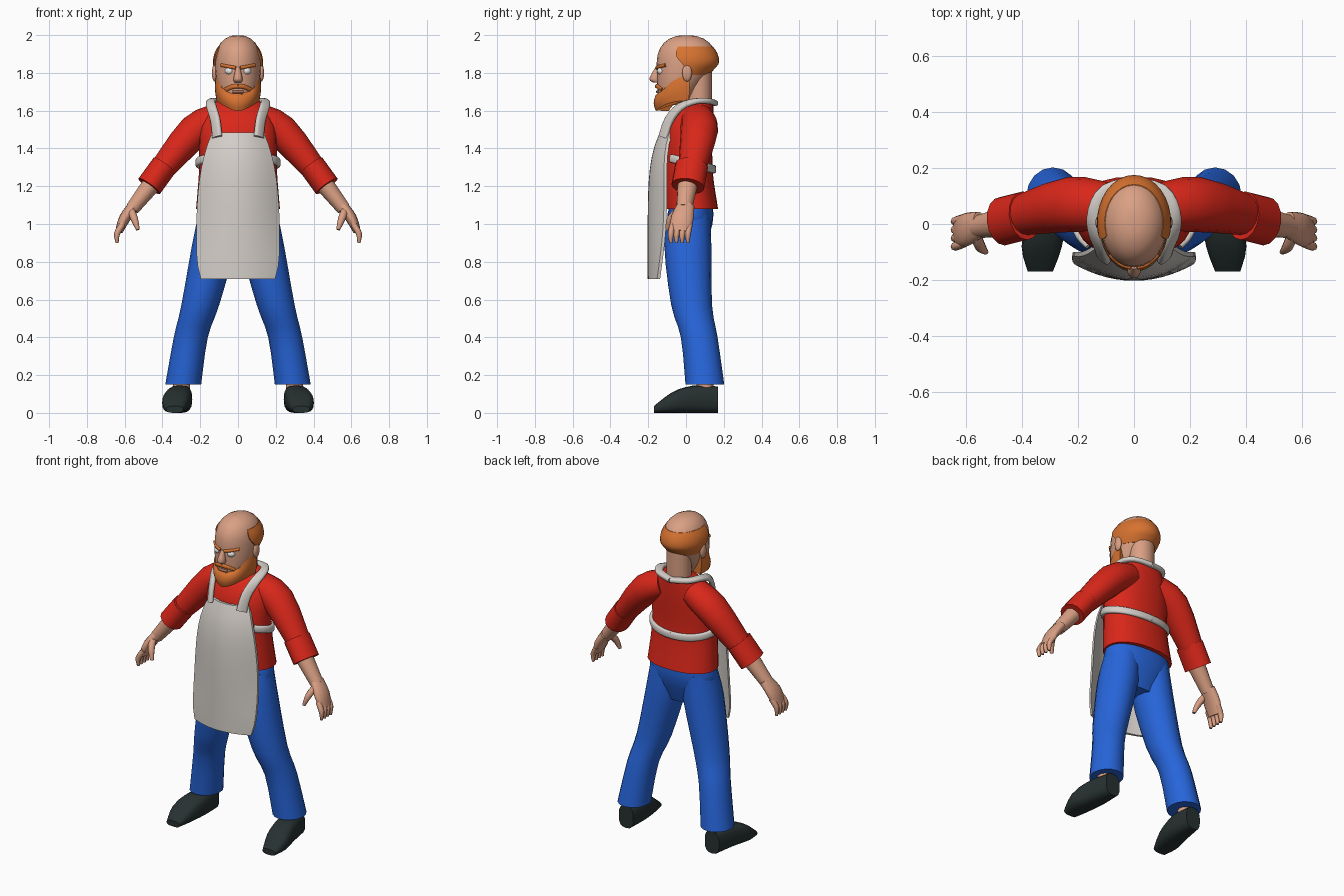
import bpy, bmesh
from math import sin, cos, pi, radians, copysign
from mathutils import Vector

cube = bpy.data.objects.get("Cube")
if cube:
    bpy.data.objects.remove(cube, do_unlink=True)


def material(name, red, green, blue):
    mat = bpy.data.materials.new(name)
    mat.use_nodes = True
    mat.diffuse_color = (red, green, blue, 1)
    shader = next(node for node in mat.node_tree.nodes if node.type == 'BSDF_PRINCIPLED')
    shader.inputs["Base Color"].default_value = mat.diffuse_color
    return mat


skin = material("skin", .7, .35, .23)
ginger = material("ginger_hair", .68, .17, .03)
shirt_red = material("shirt_red", .7, .02, .01)
trouser_blue = material("trouser_blue", .02, .13, .7)
apron_cloth = material("apron_cloth", .66, .62, .58)
dark_leather = material("dark_leather", .02, .03, .03)
eye_white = material("eye_white", .8, .8, .8)
lip_brown = material("lip_brown", .4, .16, .1)

ALONG_X, ALONG_Y, ALONG_Z = Vector((1, 0, 0)), Vector((0, 1, 0)), Vector((0, 0, 1))


def finish(name, bm, mat):
    bmesh.ops.recalc_face_normals(bm, faces=bm.faces)
    mesh = bpy.data.meshes.new(name)
    bm.to_mesh(mesh)
    bm.free()
    mesh.materials.append(mat)
    mesh.shade_smooth()
    mesh.set_sharp_from_angle(angle=radians(50))
    bpy.context.scene.collection.objects.link(bpy.data.objects.new(name, mesh))


def bridge(name, rows, mat, sign=1):
    """Join a stack of closed rings and cap both ends."""
    bm = bmesh.new()
    rings = [[bm.verts.new((sign * x, y, z)) for x, y, z in row] for row in rows]
    for lower, upper in zip(rings, rings[1:]):
        for i in range(len(lower)):
            bm.faces.new((lower[i - 1], lower[i], upper[i], upper[i - 1]))
    bm.faces.new(rings[0])
    bm.faces.new(rings[-1])
    finish(name, bm, mat)


def smooth_path(points, steps=3):
    """Pass a soft curve through the points, blending the radius as well."""
    result = []
    last = len(points) - 1
    for i in range(last):
        start, end = points[i], points[i + 1]
        leave = (end - points[max(i - 1, 0)]) / 2
        arrive = (points[min(i + 2, last)] - start) / 2
        for k in range(steps):
            t = k / steps
            blend = t * t * (3 - 2 * t)
            result.append(start + (end - start) * blend
                          + leave * t * (1 - t) ** 2 - arrive * t * t * (1 - t))
    return result + [points[last]]


def tube(name, path, mat, sign=1, radius=.01, depth=1, end_depth=None, toward=ALONG_Y,
         axis=None, sides=16, power=1, on_floor=False):
    """Loft rings along a path of (x, y, z, radius); depth scales them along toward."""
    points = smooth_path([Vector((*p[:3], p[3] if len(p) > 3 else radius)) for p in path])
    last = len(points) - 1
    rows = []
    for i, point in enumerate(points):
        travel = (points[min(i + 1, last)] - points[max(i - 1, 0)]).to_3d()
        tangent = axis or travel.normalized()
        deep = (toward - tangent * toward.dot(tangent)).normalized()
        wide = tangent.cross(deep)
        ratio = depth if end_depth is None else depth + (end_depth - depth) * i / last
        centre = point.to_3d()
        if on_floor:
            centre.z = point.w * ratio
        row = []
        for k in range(sides):
            angle = 2 * pi * k / sides
            u, v = (copysign(abs(f) ** power, f) for f in (cos(angle), sin(angle)))
            row.append(centre + (wide * u + deep * v * ratio) * point.w)
        rows.append(row)
    bridge(name, rows, mat, sign)


def ball(name, centre, size, mat, sign=1):
    bm = bmesh.new()
    bmesh.ops.create_uvsphere(bm, u_segments=16, v_segments=8, radius=1)
    for vert in bm.verts:
        x, y, z = (c + v * s for c, v, s in zip(centre, vert.co, size))
        vert.co = (sign * x, y, z)
    finish(name, bm, mat)


def head_point(angle, z, offset=0):
    """Point on the head: a dome above the brow, narrowing to the jaw below."""
    up, down = max(0, z - 1.85) / .15, max(0, 1.85 - z) / .22
    dome = (1 - up ** 2.3) ** .43
    width = .122 * dome - .05 * down ** 2 + offset
    front = -.155 * dome + .02 * down ** 4 - offset
    back = .165 * dome - .16 * down + offset
    return width * sin(angle), (front + back) / 2 - cos(angle) * (back - front) / 2, z


# Head and neck
heights = [1.815 - .184 * cos(pi * i / 14) for i in range(15)]
bridge("head", [[head_point(2 * pi * k / 24, z) for k in range(24)] for z in heights], skin)
tube("neck", [(0, .07, 1.6), (0, .07, 1.82)], skin, radius=.075, depth=.9, axis=ALONG_Z)

# Hair wrapped round the back of the skull, reaching forward above the ears
rows = []
for i in range(9):
    t = i / 8
    reach = radians(110 - 42 * sin(.6 * pi * t))
    arc = [reach + (2 * pi - 2 * reach) * k / 18 for k in range(19)]
    z = 1.79 + .15 * t
    rows.append([head_point(a, z, .001 + .01 * sin(pi * t)) for a in arc]
                + [head_point(a, z, -.01) for a in reversed(arc)])
bridge("hair", rows, ginger)

# Beard along the jaw, coming to a point at the chin
rows = []
for i in range(5):
    t = i / 4
    swell = .96 + .08 * sin(pi * t)
    outer, inner = [], []
    for k in range(-10, 11):
        angle = radians(10 * k)
        side = abs(sin(angle))
        top, bottom = 1.685 + .115 * side ** 4, 1.597 + .055 * side ** 1.5
        z = top + (bottom - top) * t
        outer.append((.118 * swell * sin(angle), -.01 - .155 * swell * cos(angle), z))
        inner.append((.05 * sin(angle), -.01 - .08 * cos(angle), z))
    rows.append(outer + inner[::-1])
bridge("beard", rows, ginger)

# Face
tube("nose", [(0, -.15, 1.83, .01), (0, -.165, 1.77, .024), (0, -.155, 1.75, .018)],
     skin, depth=1.2, axis=ALONG_Z)
tube("lips", [head_point(a, 1.7) for a in (-.3, 0, .3)], lip_brown, radius=.008)
for side, sign in (("left", 1), ("right", -1)):
    ball(side + "_eye", head_point(.42, 1.81, -.014), (.026, .024, .021), eye_white, sign)
    ball(side + "_ear", head_point(1.7, 1.8, .005), (.015, .026, .046), skin, sign)
    tube(side + "_eyebrow", [head_point(a, 1.825 + .02 * a) for a in (.1, .4, .8)],
         ginger, sign, radius=.009)
    tube(side + "_moustache", [head_point(a, 1.73 - .04 * a * a) for a in (0, .3, .7)],
         ginger, sign, radius=.012, end_depth=.5)

# Shirt body and trouser seat
tube("shirt_body", [(0, .03, 1.08, .222), (0, .01, 1.3, .205), (0, .02, 1.52, .2),
                    (0, .07, 1.65, .12)],
     shirt_red, depth=.63, axis=ALONG_Z, sides=24, power=.9)
tube("trouser_seat", [(0, .03, 1.12, .2), (0, .02, 1, .215), (0, .02, .85, .12)],
     trouser_blue, depth=.56, axis=ALONG_Z, sides=24, power=.9)

for side, sign in (("left", 1), ("right", -1)):
    # Sleeve and rolled cuff
    tube(side + "_sleeve", [(.1, .06, 1.56, .08), (.23, .07, 1.49, .09), (.41, .03, 1.28, .065)],
         shirt_red, sign, depth=1.1)
    tube(side + "_cuff", [(.39, .03, 1.31, .07), (.47, .01, 1.2, .07)],
         shirt_red, sign, depth=1.25)

    # Forearm, palm, fingers and thumb
    tube(side + "_forearm", [(.45, .01, 1.22, .05), (.56, -.01, 1.08, .037)],
         skin, sign, depth=1.1)
    tube(side + "_palm", [(.55, 0, 1.1, .03), (.6, -.02, 1.03, .03), (.63, -.03, .96, .02)],
         skin, sign, depth=1.5, end_depth=2.5)
    for finger in range(4):
        y = .03 * finger - .07
        tube(side + "_finger", [(.61, y, 1), (.64, y - .01, .95), (.64, y - .01, .9, .008)],
             skin, sign, radius=.016, sides=8)
    tube(side + "_thumb", [(.57, -.03, 1.08), (.55, -.08, 1.03), (.53, -.1, .97, .01)],
         skin, sign, radius=.02, sides=8)

    # Trouser leg, ankle and shoe
    tube(side + "_trouser_leg", [(.11, .02, 1.05, .1), (.13, .01, .88, .115), (.2, .03, .57, .1),
                                 (.25, .07, .4, .09), (.29, .1, .15, .095)],
         trouser_blue, sign, depth=1.08, axis=ALONG_Z)
    tube(side + "_ankle", [(.3, .1, .2), (.3, .1, .1)], skin, sign, radius=.045, axis=ALONG_Z)
    tube(side + "_shoe", [(.3, .17, 0, .05), (.31, .04, 0, .068), (.33, -.08, 0, .072),
                          (.335, -.17, 0, .045)],
         dark_leather, sign, depth=1.4, end_depth=.4, toward=ALONG_Z, axis=ALONG_Y,
         power=.7, on_floor=True)

    # Apron straps round the neck and the waist
    tube(side + "_neck_strap", [(.11, -.12, 1.46), (.12, -.09, 1.55), (.14, -.03, 1.62),
                                (.14, .05, 1.65), (.1, .12, 1.65), (0, .15, 1.64)],
         apron_cloth, sign, radius=.015, depth=2.1, end_depth=1.4, toward=ALONG_X + ALONG_Y,
         power=.7)
    angles = [radians(50 + 13 * k) for k in range(11)]
    tube(side + "_waist_strap", [(.213 * sin(a), .01 - .137 * cos(a), 1.325 + .035 * cos(a))
                                 for a in angles],
         apron_cloth, sign, radius=.013, depth=1.7, toward=ALONG_Z, power=.7)

# Apron panel: narrow bib at the top, belly in the middle, edges wrapped back
rows = []
for i in range(13):
    t = i / 12
    width = .222 - .085 * t ** 4 - .025 * (1 - t) ** 12
    middle = -.203 + .065 * t ** 6
    wrap = .05 + .035 * sin(pi * t)
    across = [k / 6 - 1 for k in range(13)]
    front = [Vector((u * width, middle + wrap * u * u, .71 + .775 * t)) for u in across]
    rows.append(front + [point + ALONG_Y * .016 for point in reversed(front)])
bridge("apron_panel", rows, apron_cloth)
